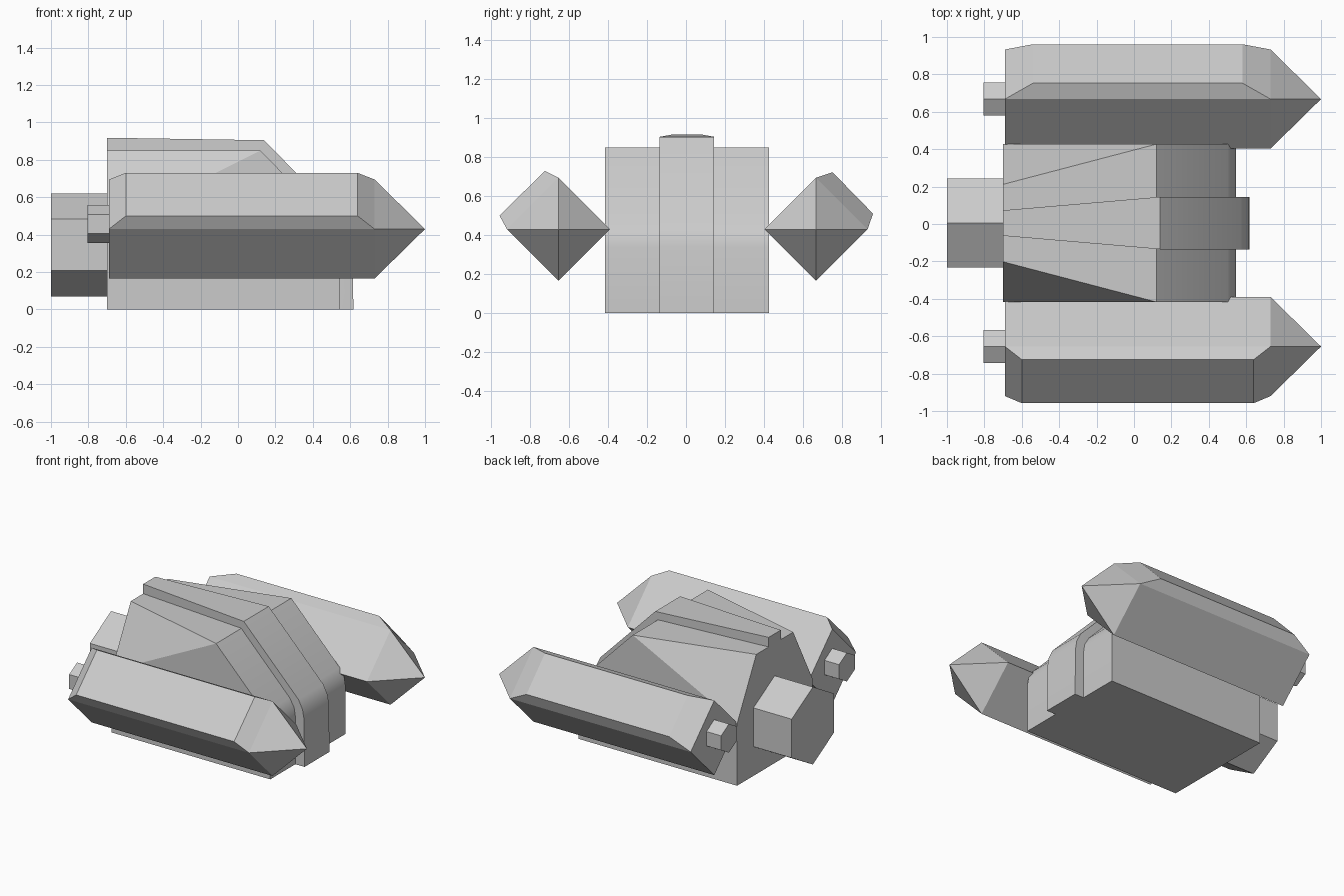
import bpy, bmesh
from math import radians, cos, sin, pi

if "Cube" in bpy.data.objects:
    bpy.data.objects.remove(bpy.data.objects["Cube"])

CY = 0.005  # lengthwise centre line


def build(name, verts, faces, smooth=False):
    bm = bmesh.new()
    vs = [bm.verts.new(v) for v in verts]
    for f in faces:
        bm.faces.new([vs[i] for i in f])
    bmesh.ops.recalc_face_normals(bm, faces=bm.faces)
    mesh = bpy.data.meshes.new(name)
    bm.to_mesh(mesh)
    bm.free()
    ob = bpy.data.objects.new(name, mesh)
    bpy.context.collection.objects.link(ob)
    if smooth:
        bpy.ops.object.select_all(action='DESELECT')
        ob.select_set(True)
        bpy.context.view_layer.objects.active = ob
        bpy.ops.object.shade_smooth_by_angle(angle=radians(30))
    return ob


def hull(name, profile, side_faces):
    """Symmetric body from a side profile of (x, z, half width)."""
    n = len(profile)
    verts = [(x, CY + s * w, z) for s in (-1, 1) for x, z, w in profile]
    faces = [(i, (i + 1) % n, n + (i + 1) % n, n + i) for i in range(n)]
    for f in side_faces:
        faces += [f, tuple(n + i for i in f)]
    build(name, verts, faces, True)


def hex_engine(name, x0, x1, y, z, r):
    ring = [(y + r * sin(k * pi / 3), z + r * cos(k * pi / 3)) for k in range(6)]
    verts = [(x, a, b) for x in (x0, x1) for a, b in ring]
    faces = [(k, (k + 1) % 6, 6 + (k + 1) % 6, 6 + k) for k in range(6)]
    build(name, verts, faces + [tuple(range(6)), tuple(range(6, 12))])


def pod(name, side, y, inset, upper, lower):
    """Diamond pod with pointed nose and a raised plate on the upper outer side."""
    r, z, tail, nose = 0.265, 0.43, -0.69, 0.73
    ring = [(0, r), (r, 0), (0, -r), (-r, 0)]   # top, outer, bottom, inner
    verts = [(x, y + side * a, z + b) for x in (tail, nose) for a, b in ring]
    verts.append((1.0, y, z))
    verts += [(x, y + side * a, z + b) for x in (tail + inset, nose - inset)
              for a, b in (upper, lower)]
    faces = [(i, (i + 1) % 4, 4 + (i + 1) % 4, 4 + i) for i in (1, 2, 3)]
    faces += [(4 + i, 4 + (i + 1) % 4, 8) for i in range(4)]
    faces += [(0, 1, 2, 3), (9, 10, 12, 11), (0, 1, 10, 9),
              (1, 5, 12, 10), (5, 4, 11, 12), (4, 0, 9, 11)]
    build(name, verts, faces)


# main hull, tapering towards the top rear
W = 0.422
hull("main_hull",
     [(-0.7, 0, W), (0.545, 0, W), (0.545, 0.34, W), (0.535, 0.40, W),
      (0.50, 0.46, W), (0.12, 0.85, W), (-0.7, 0.85, 0.207), (-0.7, 0.44, W)],
     [(0, 1, 2, 3, 4, 5, 7), (5, 6, 7)])

# raised centre strip
S, T = 0.14, 0.068
hull("centre_strip",
     [(-0.7, 0.0, T), (0.14, 0.0, S), (0.617, 0, S), (0.612, 0.34, S),
      (0.602, 0.40, S), (0.57, 0.465, S), (0.14, 0.905, S), (-0.7, 0.918, T)],
     [(0, 1, 6, 7), (1, 2, 3, 4, 5, 6)])

# side pods
pod("front_pod", -1, -0.655, 0.09, (0.07, 0.30), (0.303, 0.07))
pod("back_pod", 1, 0.668, 0.15, (0.085, 0.293), (0.293, 0.08))

# engines
hex_engine("main_engine", -1.0, -0.68, CY, 0.345, 0.275)
hex_engine("front_pod_engine", -0.805, -0.68, -0.655, 0.457, 0.102)
hex_engine("back_pod_engine", -0.805, -0.68, 0.668, 0.457, 0.102)
